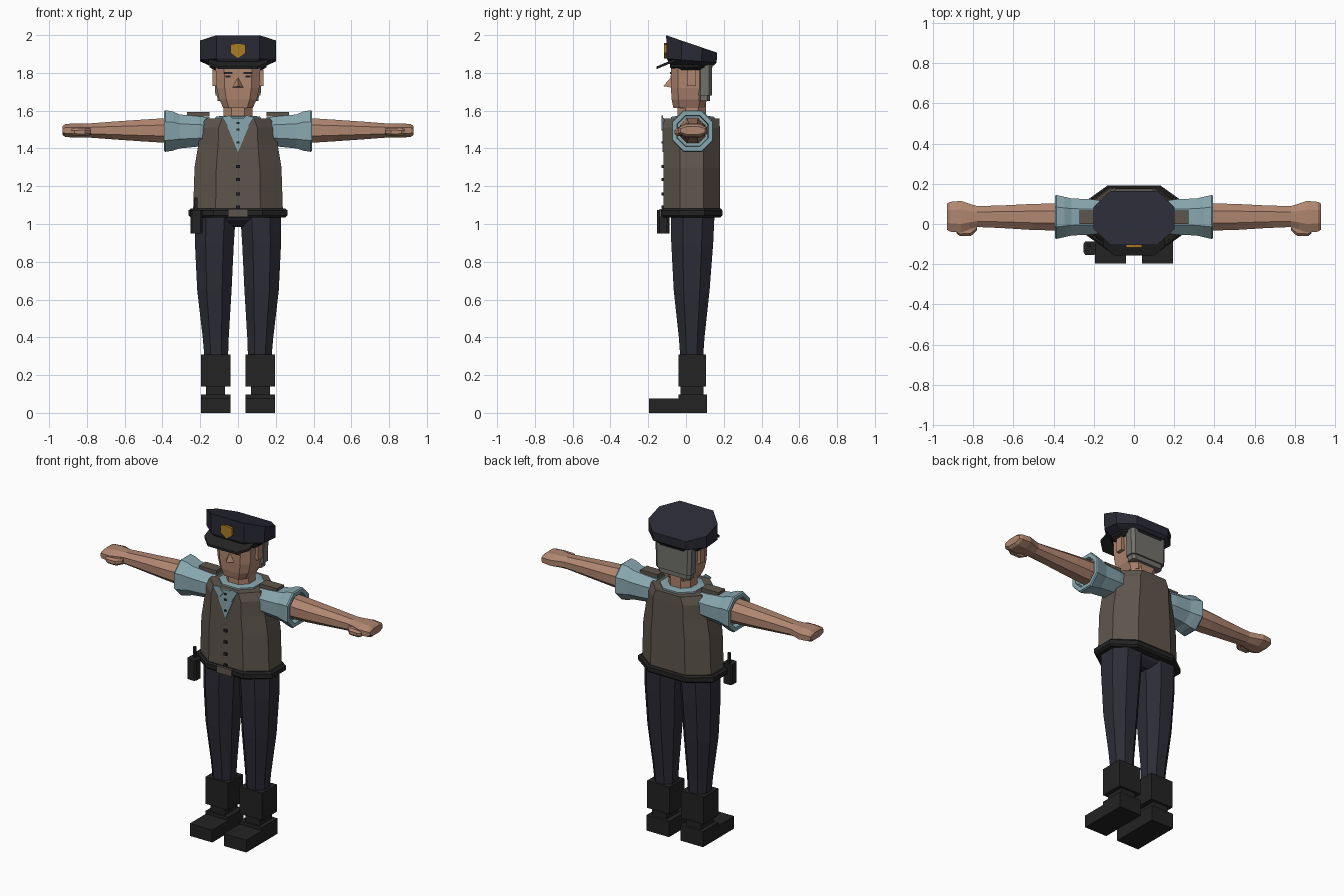
import bpy, bmesh
from mathutils import Vector

cube = bpy.data.objects.get("Cube")
if cube:
    bpy.data.objects.remove(cube)


def material(name, r, g, b):
    """Flat colour given as 0-255 display values, stored linear."""
    lin = [((c / 255 + 0.055) / 1.055) ** 2.4 for c in (r, g, b)] + [1]
    m = bpy.data.materials.new(name)
    m.use_nodes = True
    m.diffuse_color = lin
    bsdf = m.node_tree.nodes["Principled BSDF"]
    bsdf.inputs["Base Color"].default_value = lin
    bsdf.inputs["Roughness"].default_value = 0.9
    return m


SKIN = material("skin", 176, 134, 112)
SHIRT = material("shirt_blue", 136, 167, 175)
VEST = material("vest_brown", 95, 86, 77)
NAVY = material("trouser_navy", 44, 44, 54)
CAP = material("cap_navy", 42, 42, 54)
BLACK = material("leather_black", 35, 35, 35)
HAIR = material("hair_grey", 114, 113, 109)
GOLD = material("badge_gold", 170, 124, 36)


def finish(name, bm, mat):
    bmesh.ops.recalc_face_normals(bm, faces=bm.faces)
    me = bpy.data.meshes.new(name)
    bm.to_mesh(me)
    bm.free()
    me.materials.append(mat)
    ob = bpy.data.objects.new(name, me)
    bpy.context.collection.objects.link(ob)
    return ob


def skin_rings(name, rings, mat):
    """Bridge equal-length point rings and cap both ends."""
    bm = bmesh.new()
    vs = [[bm.verts.new(p) for p in ring] for ring in rings]
    n = len(vs[0])
    for a, b in zip(vs, vs[1:]):
        for i in range(n):
            j = (i + 1) % n
            bm.faces.new((a[i], a[j], b[j], b[i]))
    bm.faces.new(vs[0])
    bm.faces.new(vs[-1])
    return finish(name, bm, mat)


def octagon(w, d, fx, fy):
    """Rectangle with cut corners; fx, fy are the uncut fractions."""
    return [(w, -d * fy), (w, d * fy), (w * fx, d), (-w * fx, d),
            (-w, d * fy), (-w, -d * fy), (-w * fx, -d), (w * fx, -d)]


def column(name, sections, mat, fx=0.45, fy=0.45, tilt=0):
    """Upright loft from (z, centre x, centre y, half width, half depth)."""
    rings = [[(cx + u, cy + v, z - tilt * v) for u, v in octagon(w, d, fx, fy)]
             for z, cx, cy, w, d in sections]
    return skin_rings(name, rings, mat)


def limb(name, s, sections, mat, f=0.45):
    """Sideways loft from (x, centre y, centre z, half depth, half height)."""
    rings = [[(s * x, cy + u, cz + v) for u, v in octagon(d, h, f, f)]
             for x, cy, cz, d, h in sections]
    return skin_rings(name, rings, mat)


def box(name, x, y, z, mat):
    """Box from (min, max) ranges."""
    rings = [[(x[0], y[0], h), (x[1], y[0], h), (x[1], y[1], h), (x[0], y[1], h)]
             for h in z]
    return skin_rings(name, rings, mat)


def plate(name, outline, y, mat):
    """Thin front-facing plate from an x, z outline."""
    return skin_rings(name, [[(px, q, pz) for px, pz in outline] for q in y], mat)


# Trunk: vest, shirt collar, pelvis and belt
column("vest", [(1.06, 0, .03, .238, .15), (1.3, 0, .03, .23, .15),
                (1.42, 0, .03, .21, .15), (1.51, 0, .03, .205, .149),
                (1.558, 0, .03, .17, .147)], VEST, .5, .42)
column("shirt_collar", [(1.5, 0, .035, .125, .12), (1.567, 0, .035, .12, .115),
                        (1.572, 0, .035, .09, .085)], SHIRT)
column("pelvis", [(.985, 0, .035, .05, .06), (1.02, 0, .035, .13, .1),
                  (1.06, 0, .035, .22, .125)], NAVY)
column("belt", [(1.035, 0, .03, .25, .153), (1.045, 0, .03, .262, .162),
                (1.072, 0, .03, .262, .162), (1.082, 0, .03, .25, .155)],
       BLACK, .5, .42)
box("belt_buckle", (-.052, .052), (-.14, -.12), (1.037, 1.08), VEST)

# Shirt front, with buttons running down the vest
plate("shirt_front", [(-.075, 1.56), (0, 1.38), (.075, 1.56)], (-.125, -.117), SHIRT)
for i, z in enumerate((1.09, 1.16, 1.235, 1.305, 1.432, 1.5, 1.535)):
    r = .01 if z < 1.4 else .007
    box("button_%d" % i, (-r, r), (-.13, -.119), (z - r * .8, z + r * .8), BLACK)

# Radio on the belt
column("radio", [(.95, -.22, -.12, .032, .033), (1.075, -.22, -.12, .032, .033)],
       BLACK, .7, .6)
box("radio_aerial", (-.232, -.215), (-.115, -.1), (1.07, 1.14), BLACK)

# Paired limbs and clothing
for s, side in ((1, "left_"), (-1, "right_")):
    column(side + "trouser_leg",
           [(.29, s * .115, .03, .062, .06), (.4, s * .118, .03, .069, .068),
            (.65, s * .125, .03, .091, .095), (.9, s * .125, .033, .103, .111),
            (1.05, s * .12, .035, .108, .116)], NAVY)
    bx = sorted((s * .04, s * .195))
    box(side + "boot_shaft", bx, (-.04, .105), (.14, .31), BLACK)
    box(side + "boot_ankle", sorted((s * .07, s * .17)), (-.028, .093), (.08, .15), BLACK)
    box(side + "boot_heel", bx, (-.04, .11), (0, .097), BLACK)
    box(side + "boot_toe", bx, (-.197, -.035), (0, .077), BLACK)

    limb(side + "sleeve", s,
         [(.15, .035, 1.49, .08, .075), (.21, .035, 1.49, .088, .08),
          (.31, .035, 1.49, .092, .09), (.345, .035, 1.492, .1, .104),
          (.385, .035, 1.492, .109, .11), (.393, .035, 1.492, .106, .105),
          (.393, .035, 1.492, .083, .083), (.36, .035, 1.492, .08, .08)], SHIRT)
    limb(side + "arm", s,
         [(.34, .035, 1.495, .068, .068), (.5, .035, 1.495, .065, .058),
          (.66, .036, 1.495, .056, .047), (.78, .037, 1.495, .052, .038),
          (.82, .037, 1.495, .064, .037), (.86, .036, 1.495, .079, .038),
          (.915, .036, 1.495, .074, .034), (.93, .036, 1.495, .064, .022)], SKIN)
    limb(side + "thumb", s,
         [(.78, -.01, 1.488, .02, .016), (.81, -.035, 1.487, .024, .022),
          (.865, -.04, 1.487, .02, .02), (.882, -.036, 1.487, .012, .014)], SKIN)
    box(side + "epaulette", sorted((s * .15, s * .27)), (0, .066), (1.568, 1.592), VEST)
    plate(side + "collar_flap",
          [(s * .01, 1.54), (s * .045, 1.5), (s * .085, 1.565), (s * .045, 1.575)],
          (-.13, -.122), SHIRT)

    # Face details
    box(side + "ear", sorted((s * .105, s * .135)), (.005, .052), (1.73, 1.815), SKIN)
    box(side + "eyebrow", sorted((s * .03, s * .075)), (-.084, -.07), (1.793, 1.805), BLACK)
    box(side + "eye", sorted((s * .04, s * .065)), (-.081, -.07), (1.775, 1.786), BLACK)

# Neck, head and hair
column("neck", [(1.5, 0, .03, .08, .075), (1.64, 0, .03, .075, .075)], SKIN)
column("head", [(1.615, 0, .015, .078, .082), (1.66, 0, .018, .1, .094),
                (1.72, 0, .02, .113, .1), (1.85, 0, .02, .12, .1)], SKIN, .62, .62)
column("hair_back", [(1.68, 0, .1, .12, .037), (1.85, 0, .1, .126, .037)], HAIR, .85, .6)
column("hair_nape", [(1.65, 0, .095, .108, .032), (1.69, 0, .095, .112, .032)],
       HAIR, .85, .6)
nose = bmesh.new()
tip = [nose.verts.new(p) for p in ((-.032, -.075, 1.722), (.032, -.075, 1.722),
                                   (0, -.12, 1.73), (0, -.075, 1.782))]
for tri in ((0, 1, 2), (0, 2, 3), (1, 3, 2), (0, 3, 1)):
    nose.faces.new([tip[i] for i in tri])
finish("nose", nose, SKIN)

# Cap: band, sloping crown and peak
column("cap_band", [(1.815, 0, .028, .128, .1), (1.83, 0, .028, .15, .112),
                    (1.89, 0, .028, .155, .116)], BLACK, .55, .4)
crown = [(w, d, z, t) for w, d, z, t in ((.155, .115, 1.842, .03), (.2, .132, 1.865, .08),
                                         (.202, .135, 1.953, .34))]
skin_rings("cap_crown", [[(u, .03 + v, z - t * v) for u, v in octagon(w, d, .57, .4)]
                         for w, d, z, t in crown], CAP)
peak = [(.155, -.03), (.155, -.11), (.1, -.157), (-.1, -.157), (-.155, -.11), (-.155, -.03)]
skin_rings("cap_peak", [[(x, y, 1.862 + h + (y + .07) * .42) for x, y in peak]
                        for h in (-.006, .008)], BLACK)
plate("cap_badge", [(-.04, 1.95), (-.04, 1.905), (0, 1.875), (.04, 1.905), (.04, 1.95),
                    (0, 1.957)], (-.116, -.1), GOLD)
